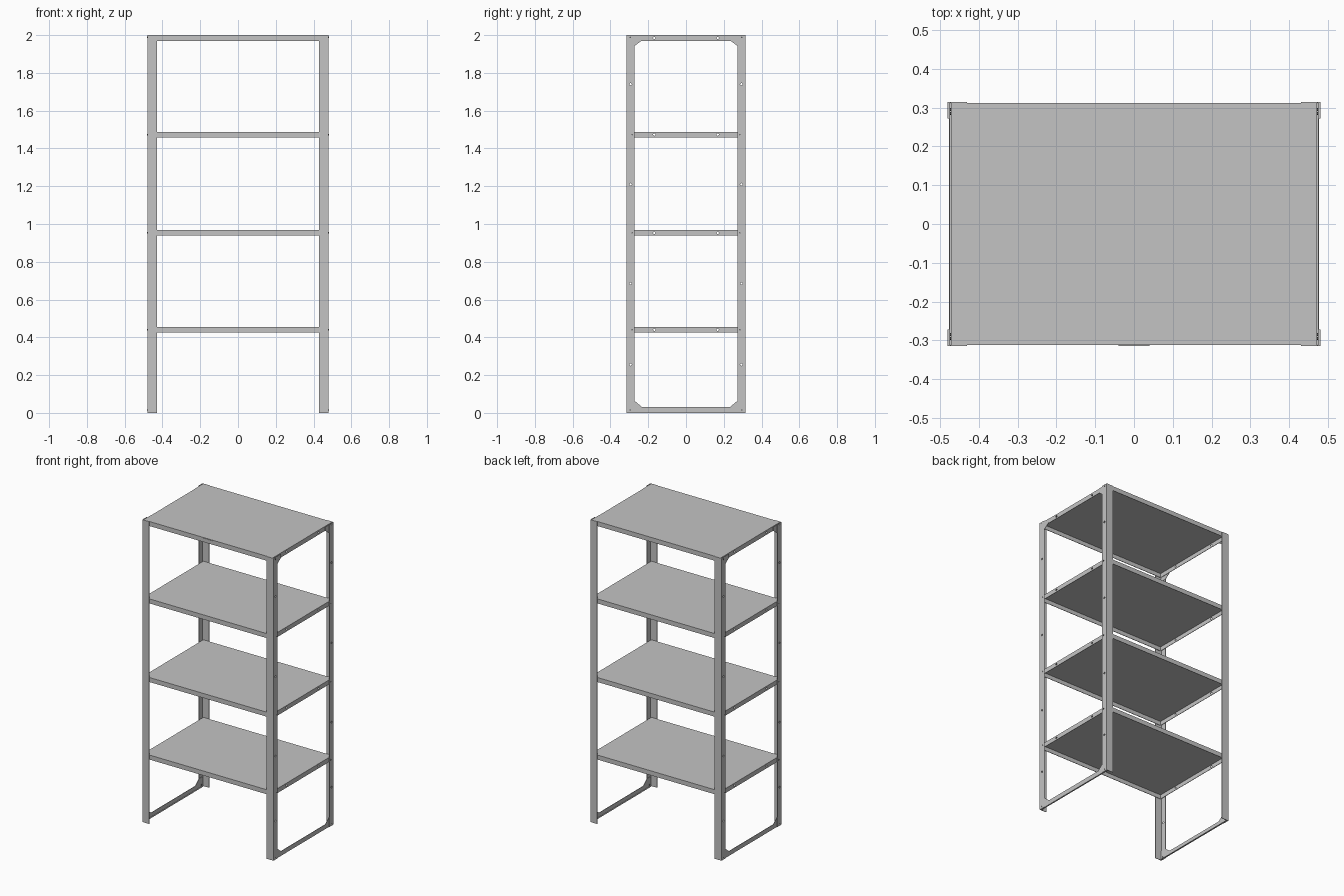
import bpy, bmesh, math
from mathutils import Matrix

if "Cube" in bpy.data.objects:
    bpy.data.objects.remove(bpy.data.objects["Cube"])

HX, HY, H = 0.48, 0.315, 2.0      # half width, half depth, height
T = 0.003                         # sheet thickness
SX, SY, LIP = 0.472, 0.312, 0.03  # shelf half sizes and lip height
SHELVES = [0.455, 0.968, 1.488, 2.0]

steel = bpy.data.materials.new("grey_steel")
steel.diffuse_color = (0.55, 0.55, 0.55, 1)
steel.use_nodes = True
steel.node_tree.nodes["Principled BSDF"].inputs["Base Color"].default_value = steel.diffuse_color
dark = bpy.data.materials.new("dark_bolt")
dark.diffuse_color = (0.1, 0.1, 0.1, 1)
dark.use_nodes = True
dark.node_tree.nodes["Principled BSDF"].inputs["Base Color"].default_value = dark.diffuse_color


def finish(name, bm, mat):
    bmesh.ops.recalc_face_normals(bm, faces=bm.faces)
    me = bpy.data.meshes.new(name)
    bm.to_mesh(me)
    bm.free()
    me.materials.append(mat)
    ob = bpy.data.objects.new(name, me)
    bpy.context.collection.objects.link(ob)
    return ob


def prism(name, pts, vec, mat=steel):
    """Extrude a closed 3D outline along vec."""
    bm = bmesh.new()
    f = bm.faces.new([bm.verts.new(p) for p in pts])
    r = bmesh.ops.extrude_face_region(bm, geom=[f])
    new = [g for g in r["geom"] if isinstance(g, bmesh.types.BMVert)]
    bmesh.ops.translate(bm, verts=new, vec=vec)
    if len(bm.faces) == len(pts) + 1:   # close the start cap if it was removed
        bmesh.ops.holes_fill(bm, edges=bm.edges)
    return finish(name, bm, mat)


def box(name, x0, x1, y0, y1, z0, z1, mat=steel):
    return prism(name, [(x0, y0, z0), (x1, y0, z0), (x1, y1, z0), (x0, y1, z0)],
                 (0, 0, z1 - z0), mat)


def x_cylinders(name, centres, r, length, sides, mat):
    bm = bmesh.new()
    for c in centres:
        m = Matrix.Translation(c) @ Matrix.Rotation(math.pi / 2, 4, 'Y')
        bmesh.ops.create_cone(bm, cap_ends=True, segments=sides, radius1=r,
                              radius2=r, depth=length, matrix=m)
    return finish(name, bm, mat)


# helper that cuts the bolt holes in the posts and shelf ends
spots = []
for sx in (-1, 1):
    for sy in (-1, 1):
        spots += [(sx * HX, sy * 0.293, z) for z in (0.255, 0.685, 1.21, 1.74)]
        spots += [(sx * HX, sy * 0.168, z - 0.015) for z in SHELVES]
cutter = x_cylinders("hole_cutter", spots, 0.006, 0.05, 12, steel)
cutter.hide_render = True
cutter.hide_viewport = True


def drill(ob):
    m = ob.modifiers.new("holes", 'BOOLEAN')
    m.operation, m.object, m.solver = 'DIFFERENCE', cutter, 'EXACT'


for sx in (-1, 1):
    side = "right" if sx > 0 else "left"
    for sy in (-1, 1):
        end = "back" if sy > 0 else "front"
        # L-section corner post
        ell = [(0, 0), (0.05, 0), (0.05, T), (T, T), (T, 0.043), (0, 0.043)]
        drill(prism(f"{end}_{side}_post",
                    [(sx * (HX - a), sy * (HY - b), 0) for a, b in ell], (0, 0, H)))
        # chamfered corner brackets, top and bottom
        gus = [(0.003, 0), (0.082, 0), (0.082, 0.03), (0.043, 0.063), (0.003, 0.063)]
        for tag, z0, s, sc in (("lower", 0.001, 1, 1), ("upper", H - T, -1, 0.85)):
            prism(f"{end}_{side}_{tag}_bracket",
                  [(sx * (HX - T), sy * (HY - a), z0 + s * b * sc) for a, b in gus],
                  (-sx * T, 0, 0))
    # foot bar joining front and back posts
    box(f"{side}_foot_bar", sx * (HX - T), sx * (HX - 2 * T), -0.31, 0.31, 0, 0.03)
    box(f"{side}_foot_bar_flange", sx * (HX - T), sx * (HX - 0.012),
        -0.31, 0.31, 0, T)

# shelves: open-bottomed folded trays
for i, z in enumerate(SHELVES):
    bm = bmesh.new()
    bmesh.ops.create_cube(bm, size=1, matrix=Matrix.Translation((0, 0, z - LIP / 2))
                          @ Matrix.Diagonal((2 * SX, 2 * SY, LIP, 1)))
    bmesh.ops.recalc_face_normals(bm, faces=bm.faces)
    bmesh.ops.delete(bm, geom=[f for f in bm.faces if f.normal.z < -0.5],
                     context='FACES_ONLY')
    sh = finish(f"shelf_{i + 1}", bm, steel)
    m = sh.modifiers.new("sheet", 'SOLIDIFY')
    m.thickness, m.offset, m.use_even_offset = T, -1, True
    drill(sh)

# small plate on the top shelf's front lip
box("front_label_plate", -0.04, 0.04, -SY - 0.002, -SY, H - 0.027, H - 0.004)

# bolts fixing shelves and foot bars to the posts
bolts = []
for sx in (-1, 1):
    for sy in (-1, 1):
        bolts += [(sx * (HX - 0.004), sy * 0.285, z - 0.015) for z in SHELVES[:3]]
        bolts += [(sx * (HX - 0.004), sy * 0.295, z) for z in (0.015, H - 0.012)]
x_cylinders("post_bolts", bolts, 0.004, 0.01, 6, dark)
